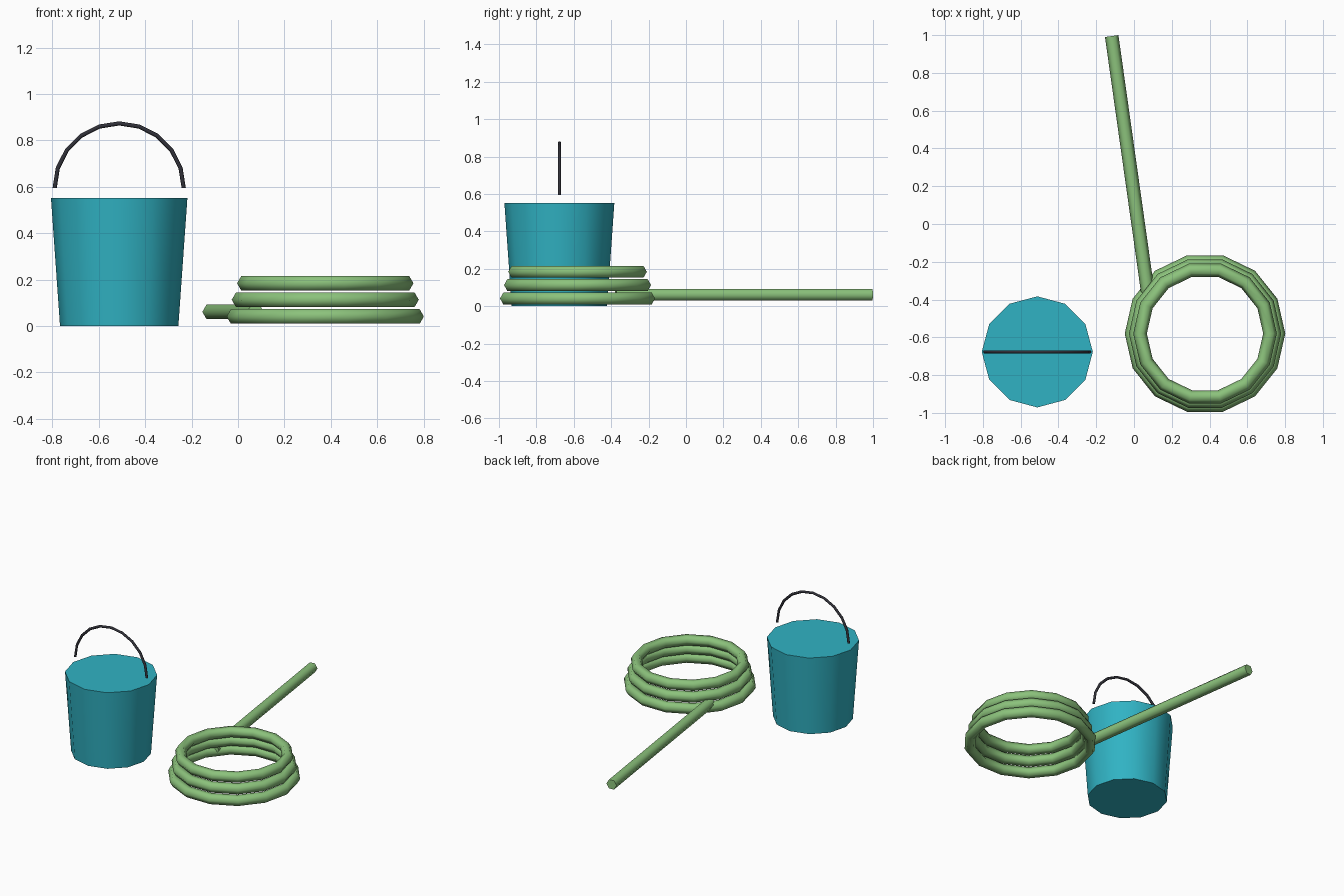
import bpy, bmesh, math
from mathutils import Vector

if "Cube" in bpy.data.objects:
    bpy.data.objects.remove(bpy.data.objects["Cube"])


def material(name, rgb):
    m = bpy.data.materials.new(name)
    m.diffuse_color = (*rgb, 1)
    m.use_nodes = True
    m.node_tree.nodes["Principled BSDF"].inputs["Base Color"].default_value = m.diffuse_color
    return m


TEAL = material("teal", (0.03, 0.45, 0.55))
GREEN = material("green", (0.26, 0.54, 0.20))
DARK = material("dark", (0.03, 0.03, 0.04))


def finish(obj, name, mat):
    obj.name = name
    obj.data.materials.append(mat)
    bpy.ops.object.select_all(action='DESELECT')
    obj.select_set(True)
    bpy.context.view_layer.objects.active = obj
    bpy.ops.object.shade_smooth_by_angle(angle=math.radians(65))


def tube(name, frames, r, mat, sides=6):
    """Sweep a polygon through frames of (point, axis u, axis v), with end caps."""
    bm = bmesh.new()
    rings = []
    for p, u, v in frames:
        angles = [2 * math.pi * i / sides for i in range(sides)]
        rings.append([bm.verts.new(p + r * (math.cos(a) * u + math.sin(a) * v)) for a in angles])
    for a, b in zip(rings, rings[1:]):
        for i in range(sides):
            j = (i + 1) % sides
            bm.faces.new((a[i], a[j], b[j], b[i]))
    bm.faces.new(rings[0][::-1])
    bm.faces.new(rings[-1])
    bmesh.ops.recalc_face_normals(bm, faces=bm.faces)
    mesh = bpy.data.meshes.new(name)
    bm.to_mesh(mesh)
    bm.free()
    obj = bpy.data.objects.new(name, mesh)
    bpy.context.collection.objects.link(obj)
    finish(obj, name, mat)


# Bucket: closed tapered body
bx, by = -0.512, -0.677
bpy.ops.mesh.primitive_cone_add(vertices=12, radius1=0.255, radius2=0.294, depth=0.552,
                                location=(bx, by, 0.276))
finish(bpy.context.object, "bucket", TEAL)

# Bucket handle: half-circle hoop above the rim
frames = []
for i in range(11):
    a = math.pi * i / 10
    out = Vector((math.cos(a), 0, math.sin(a)))
    frames.append((Vector((bx, by, 0.595)) + 0.278 * out, out, Vector((0, 1, 0))))
tube("bucket_handle", frames, 0.009, DARK)

# Hose coil: three stacked loops, narrowing upwards
for i, (radius, z) in enumerate(((0.389, 0.041), (0.367, 0.113), (0.344, 0.184))):
    bpy.ops.mesh.primitive_torus_add(major_segments=14, minor_segments=6, major_radius=radius,
                                     minor_radius=0.036, location=(0.376, -0.58, z))
    finish(bpy.context.object, f"hose_coil_{i + 1}", GREEN)

# Hose tail: straight run leaving the coil
start, end = Vector((0.075, -0.375, 0.061)), Vector((-0.118, 0.995, 0.061))
up = Vector((0, 0, 1))
side = (end - start).normalized().cross(up)
tube("hose_tail", [(start, side, up), (end, side, up)], 0.036, GREEN)
